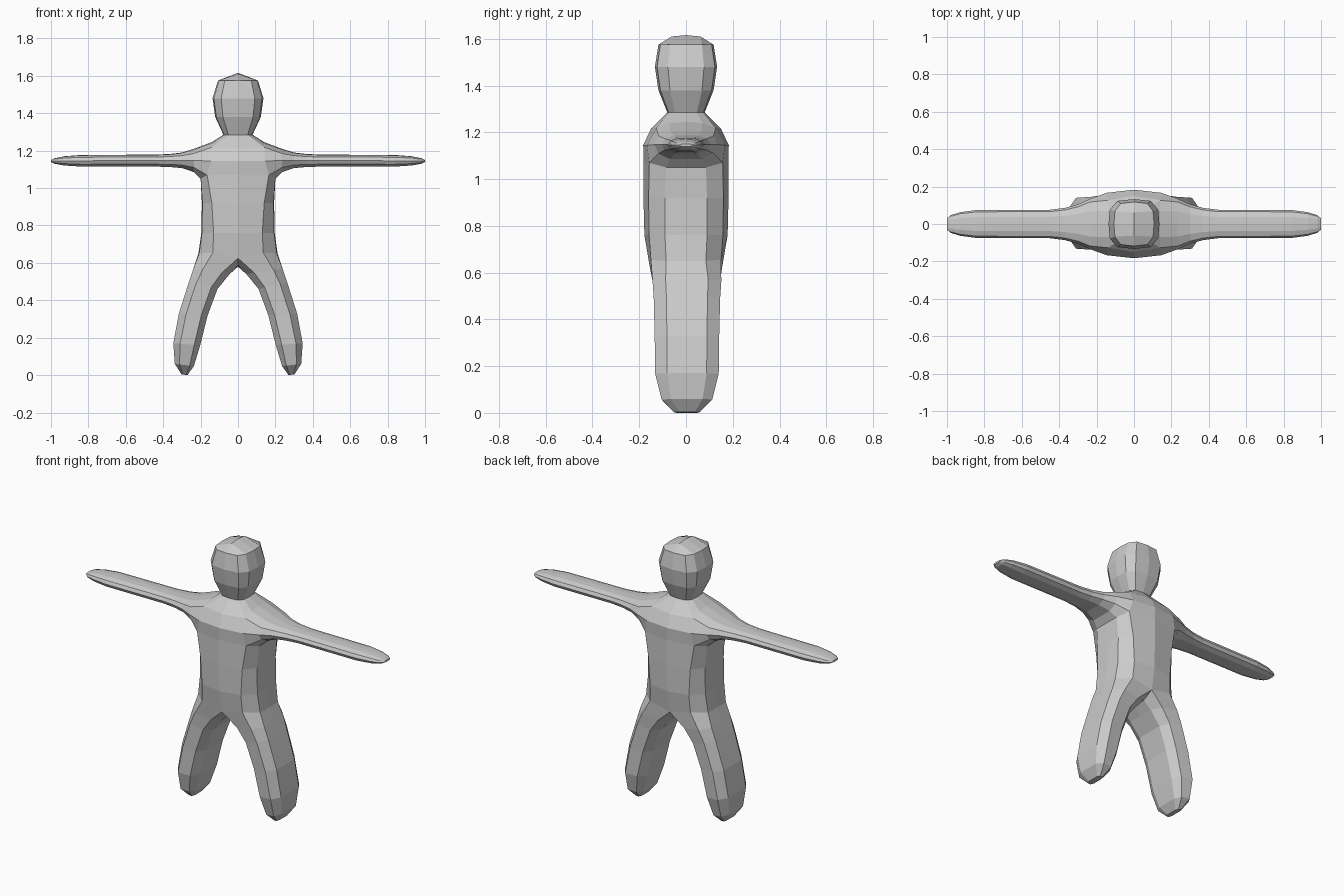
import bpy, bmesh

if "Cube" in bpy.data.objects:
    bpy.data.objects.remove(bpy.data.objects["Cube"])

bm = bmesh.new()


def face(*pts):
    bm.faces.new([bm.verts.new(p) for p in pts])


def bridge(a, b, closed=False):
    """Quads between two rows of points."""
    n = len(a)
    for i in range(n if closed else n - 1):
        j = (i + 1) % n
        face(a[i], a[j], b[j], b[i])


def loft(rows, closed=False):
    for a, b in zip(rows, rows[1:]):
        bridge(a, b, closed)


def half_ring(centre, corner, side, middle):
    """Seven points from front centre around the side to back centre."""
    back = [side, corner, centre]
    return [(x, -y, z) for x, y, z in reversed(back)] + [middle] + back


# Torso: half rings from hips to armpit
hips = half_ring((0, .155, .625), (.135, .15, .655), (.208, .085, .65), (.212, 0, .65))
armpit = half_ring((0, .181, 1.07), (.165, .157, 1.07), (.2, .085, 1.05), (.2, 0, 1.05))
waist = half_ring((0, .178, .76), (.13, .158, .76), (.193, .09, .76), (.196, 0, .76))
ribs = half_ring((0, .182, .92), (.14, .16, .92), (.19, .09, .92), (.193, 0, .92))
loft([hips, waist, ribs, armpit])

# Chest and shoulder slope up to the neck
collar = half_ring((0, .15, 1.215), (.14, .127, 1.218), (.14, .07, 1.24), (.14, 0, 1.246))
chest = half_ring((0, .183, 1.145), (.145, .167, 1.145), (0, 0, 0), (0, 0, 0))
for a, b in ((0, 1), (5, 6)):
    face(armpit[a], armpit[b], chest[b], chest[a])
    face(chest[a], chest[b], collar[b], collar[a])

# Neck and head
HEAD = [(0, 1), (.66, .93), (.95, .58), (1, 0)]


def head_ring(z, rx, ry):
    return half_ring(*[(u * rx, v * ry, z) for u, v in HEAD])


head = [head_ring(*r) for r in ((1.285, .078, .08), (1.38, .122, .118),
                                (1.48, .136, .133), (1.575, .107, .118))]
loft([collar] + head)

# Crown with a ridge along the middle
p = head[-1]
r0, r1, r2 = (0, -.062, 1.61), (0, 0, 1.616), (0, .062, 1.61)
face(p[0], p[1], p[2], r0)
face(p[2], p[3], r1, r0)
face(p[3], p[4], r2, r1)
face(p[4], p[5], p[6], r2)

# Arm: twelve-sided flattened tube, first ring shared with the body
ARM = [(-.5, -1), (0, -1), (.5, -1), (.87, -.6), (1, 0), (.87, .6),
       (.5, .93), (0, 1), (-.5, .93), (-.87, .6), (-1, 0), (-.87, -.6)]


def arm_ring(x, top, bottom, ry):
    c, h = (top + bottom) / 2, (top - bottom) / 2
    return [(x, u * ry, c + v * h) for u, v in ARM]


arm = [armpit[2:6] + [chest[5]] + collar[5:0:-1] + [chest[1], armpit[1]]]
arm += [arm_ring(*r) for r in (
    (.235, 1.21, 1.085, .135), (.3, 1.19, 1.107, .105), (.37, 1.182, 1.113, .086),
    (.45, 1.179, 1.115, .076), (.84, 1.177, 1.115, .075), (.93, 1.17, 1.121, .063),
    (.98, 1.16, 1.13, .047), (1.0, 1.15, 1.14, .03))]
loft(arm, closed=True)
face(*arm[-1])

# Leg: ten-sided tube from the hips and crotch down to the foot
LEG = [(.22, -.95), (.75, -1), (1, -.62), (1, 0), (1, .62),
       (.75, 1), (.22, .95), (0, .6), (0, 0), (0, -.6)]


def leg_ring(ox, oz, ix, iz, ry):
    return [(ix + t * (ox - ix), v * ry + .004, iz + t * (oz - iz)) for t, v in LEG]


leg = [hips + [(0, .085, .588), (0, 0, .58), (0, -.085, .588)]]
leg += [leg_ring(*r) for r in (
    (.238, .57, .045, .54, .147), (.262, .5, .11, .46, .142), (.316, .33, .162, .32, .138),
    (.346, .17, .202, .16, .136), (.338, .06, .236, .048, .108), (.302, .004, .27, .0, .055))]
loft(leg, closed=True)
face(*leg[-1])

# Mirror the half, weld the seams
bmesh.ops.remove_doubles(bm, verts=bm.verts, dist=1e-4)
bmesh.ops.mirror(bm, geom=bm.verts[:] + bm.edges[:] + bm.faces[:], axis='X', merge_dist=1e-4)
bmesh.ops.remove_doubles(bm, verts=bm.verts, dist=1e-4)
bmesh.ops.recalc_face_normals(bm, faces=bm.faces)

mesh = bpy.data.meshes.new("body")
bm.to_mesh(mesh)
bm.free()
body = bpy.data.objects.new("body", mesh)
bpy.context.collection.objects.link(body)

# Plain grey surface
grey = bpy.data.materials.new("light_grey")
grey.diffuse_color = (.6, .6, .6, 1)
grey.use_nodes = True
grey.node_tree.nodes["Principled BSDF"].inputs["Base Color"].default_value = grey.diffuse_color
mesh.materials.append(grey)
